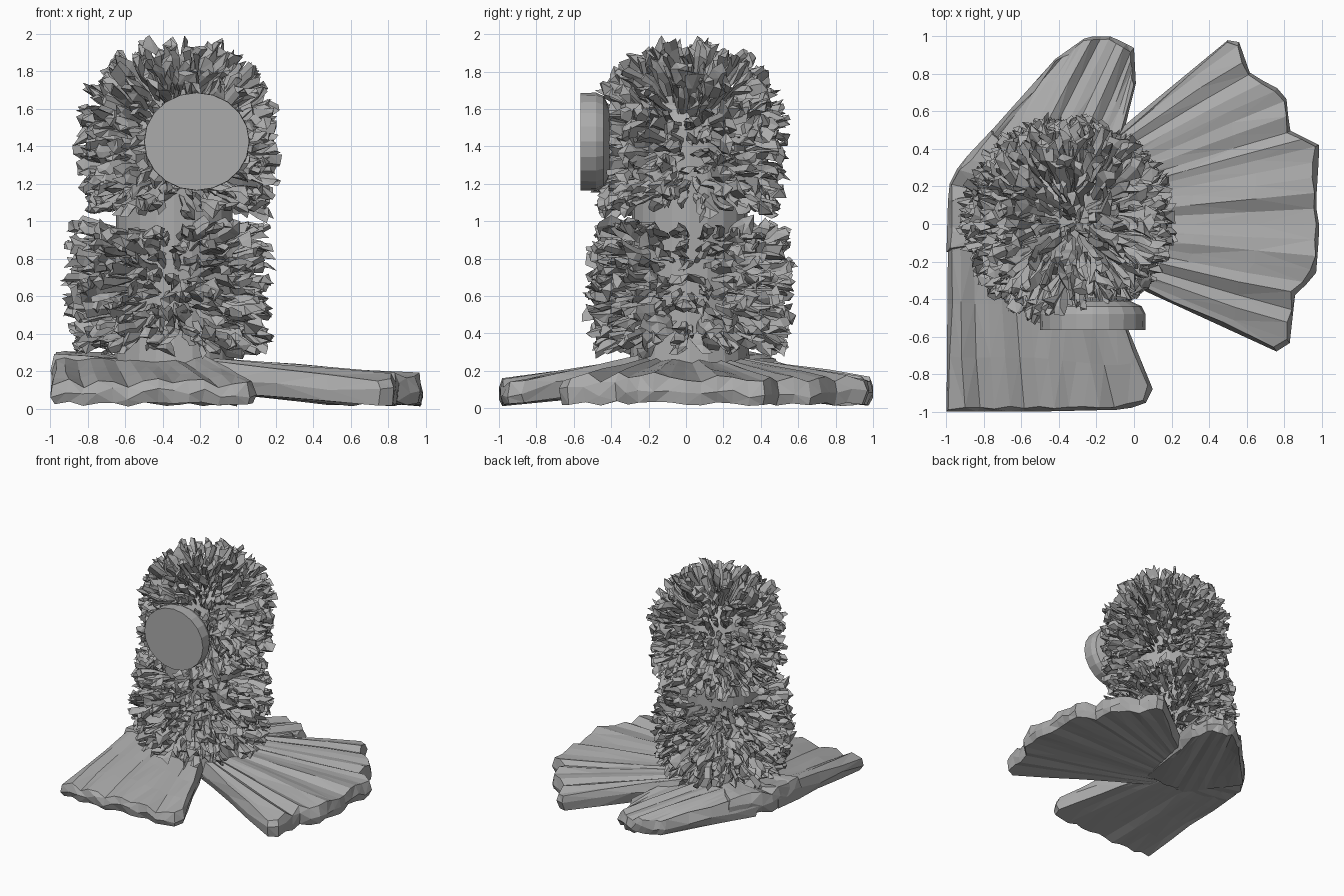
import bpy, bmesh, math, random
from mathutils import Vector

if "Cube" in bpy.data.objects:
    bpy.data.objects.remove(bpy.data.objects["Cube"])

random.seed(7)
J = lambda a: random.uniform(-a, a)
grey = bpy.data.materials.new("mid_grey")
grey.diffuse_color = (0.41, 0.41, 0.41, 1)
grey.use_nodes = True
grey.node_tree.nodes["Principled BSDF"].inputs["Base Color"].default_value = grey.diffuse_color


def finish(bm, name):
    bmesh.ops.recalc_face_normals(bm, faces=bm.faces)
    me = bpy.data.meshes.new(name)
    bm.to_mesh(me)
    bm.free()
    me.materials.append(grey)
    ob = bpy.data.objects.new(name, me)
    bpy.context.collection.objects.link(ob)
    return ob


def sample(pts, t):
    # point at fraction t of a polyline's length
    pts = [Vector(p) for p in pts]
    lens = [(b - a).length for a, b in zip(pts, pts[1:])]
    d = t * sum(lens)
    for a, b, l in zip(pts, pts[1:], lens):
        if d <= l + 1e-6:
            return a.lerp(b, min(1, d / l))
        d -= l
    return pts[-1]


def pleated_slab(name, inner, outer, top, bottom, n=20, m=4):
    # thick sheet lofted from an inner to an outer edge, with pleats and a rounded rim
    bm = bmesh.new()
    phase = [J(0.024) for _ in range(n + 1)]
    mid = sum((sample(inner, i / n) + sample(outer, i / n) for i in range(n + 1)),
              Vector((0, 0))) / (2 * n + 2)
    grids = []
    for heights, amp in ((top, 1), (bottom, 0.5)):
        grid = []
        for i in range(n + 1):
            a, b = sample(inner, i / n), sample(outer, i / n)
            row = []
            for j in range(m + 1):
                s = j / m
                p = a.lerp(b, s)
                if i in (0, n) or j in (0, m):
                    p -= (p - mid).normalized() * random.uniform(0.01, 0.035)
                z = heights[0] + (heights[1] - heights[0]) * s
                z += amp * (phase[i] + J(0.007)) * (0.3 + 0.7 * s)
                row.append(bm.verts.new((p.x, p.y, max(0.0, z))))
            grid.append(row)
        grids.append(grid)
        for i in range(n):
            for j in range(m):
                bm.faces.new((grid[i][j], grid[i + 1][j],
                              grid[i + 1][j + 1], grid[i][j + 1]))
    idx = ([(i, 0) for i in range(n)] + [(n, j) for j in range(m)]
           + [(i, m) for i in range(n, 0, -1)] + [(0, j) for j in range(m, 0, -1)])
    rims = [[g[i][j] for i, j in idx] for g in grids]
    belt = []
    for (i, j), a, b in zip(idx, *rims):
        p = sample(inner, i / n).lerp(sample(outer, i / n), j / m)
        belt.append(bm.verts.new((p.x, p.y, (a.co.z + b.co.z) / 2 + J(0.025))))
    k = len(idx)
    for a, b in ((rims[0], belt), (belt, rims[1])):
        for i in range(k):
            q = (i + 1) % k
            bm.faces.new((a[i], a[q], b[q], b[i]))
    bmesh.ops.triangulate(bm, faces=bm.faces)
    return finish(bm, name)


def lathe(name, profile, sides, centre):
    bm = bmesh.new()
    rings = [[bm.verts.new((centre[0] + r * math.cos(2 * math.pi * i / sides),
                            centre[1] + r * math.sin(2 * math.pi * i / sides), z))
              for i in range(sides)] for r, z in profile]
    for a, b in zip(rings, rings[1:]):
        for i in range(sides):
            k = (i + 1) % sides
            bm.faces.new((a[i], a[k], b[k], b[i]))
    bm.faces.new(rings[0])
    bm.faces.new(rings[-1])
    return finish(bm, name)


DISC = Vector((-0.22, 0, 1.425))


def tuft(bm, base, tip):
    # crumpled strand that widens towards a slanted end
    if tip.y < -0.2 and math.hypot(tip.x - DISC.x, tip.z - DISC.z) < 0.29:
        tip.y = max(tip.y, -0.47)
    d = (tip - base).normalized()
    u = d.orthogonal().normalized()
    w = d.cross(u)
    spin = random.uniform(0, 6.28)
    size = random.uniform(0.65, 1.25)
    bend = u * J(0.04) + w * J(0.04)
    rings = []
    for s, r in ((0, 0.018), (0.45, 0.022), (0.75, 0.032), (0.97, 0.03)):
        c = base.lerp(tip, s) + bend * math.sin(s * 3) + (u * J(0.01) + w * J(0.01)) * s
        ring = []
        for k in range(4):
            a = spin + k * math.pi / 2 + J(0.5)
            rr = r * size * (1.4 if k % 2 else 0.65) * random.uniform(0.6, 1.3)
            p = c + u * rr * math.cos(a) + w * rr * math.sin(a) + d * J(0.035) * s
            ring.append(bm.verts.new(p))
        rings.append(ring)
    for a, b in zip(rings, rings[1:]):
        for k in range(4):
            q = (k + 1) % 4
            bm.faces.new((a[k], a[q], b[q], b[k]))
    bm.faces.new(rings[-1])
    bmesh.ops.triangulate(bm, faces=[f for f in rings[-1][0].link_faces])


def tuft_ring(bm, centre, r0, z0, r1, z1, count):
    off = random.random()
    for i in range(count):
        a = 2 * math.pi * (i + off + J(0.4)) / count
        b = a + J(0.09)
        r = r1 * random.uniform(0.9, 1.02)
        tuft(bm, Vector((centre[0] + r0 * math.cos(a), centre[1] + r0 * math.sin(a), z0)),
             Vector((centre[0] + r * math.cos(b), centre[1] + r * math.sin(b), z1 + J(0.035))))


# spread base sheets
pleated_slab("right_fan", [(-0.35, 0.28), (-0.35, -0.17)],
             [(0.5, 0.98), (0.55, 1.0), (0.62, 0.8), (0.81, 0.7), (0.83, 0.5),
              (0.99, 0.42), (0.97, 0.1), (0.99, -0.02), (0.97, -0.28),
              (0.86, -0.37), (0.83, -0.64), (0.76, -0.68)],
             (0.28, 0.165), (0.11, 0.025), 24)
pleated_slab("front_sheet", [(-0.99, 0.15), (-0.6, 0.15), (-0.2, -0.15)],
             [(-1.0, -1.0), (-0.5, -1.0), (-0.05, -0.99), (0.06, -0.96), (0.1, -0.88)],
             (0.3, 0.135), (0.12, 0.025), 14)
pleated_slab("back_lobe", [(-0.92, 0.32), (-0.6, -0.1), (-0.2, -0.1)],
             [(-0.42, 0.88), (-0.25, 1.0), (-0.12, 1.0), (0.0, 0.94), (0.01, 0.75)],
             (0.29, 0.15), (0.1, 0.025), 14)
pleated_slab("left_edge_web", [(-0.5, -0.1), (-0.5, 0.3)],
             [(-1.0, -0.15), (-0.99, 0.2), (-0.93, 0.32), (-0.76, 0.5)],
             (0.26, 0.29), (0.1, 0.12), 8, 3)

# core column
LOW, UP = (-0.37, 0.02), (-0.32, 0.02)
lathe("core", [(0.33, 0.12), (0.31, 0.4), (0.31, 1.1), (0.31, 1.5),
               (0.26, 1.62), (0.14, 1.7)], 20, (-0.34, 0.02))

# lower tufted band
bm = bmesh.new()
rows = 8
for k in range(rows):
    t = k / (rows - 1)
    e = abs(2 * t - 1)
    tuft_ring(bm, LOW, 0.28, 0.42 + 0.48 * t, 0.555 - 0.03 * e ** 3, 0.33 + 0.63 * t, 50)
finish(bm, "lower_tufts")

# upper tufted band with domed top
bm = bmesh.new()
for k in range(6):
    t = k / 5
    tuft_ring(bm, UP, 0.28, 1.14 + 0.36 * t, 0.5 + 0.03 * min(1, 3 * t), 1.07 + 0.45 * t, 48)
for k in range(1, 7):
    p = k * math.radians(14)
    tuft_ring(bm, UP, 0.27 * math.cos(p), 1.46 + 0.25 * math.sin(p),
              0.53 * math.cos(p) ** 0.75, 1.5 + 0.45 * math.sin(p),
              max(5, int(48 * math.cos(p) ** 0.8)))
finish(bm, "upper_tufts")

# flat round face on the front
disc = lathe("face_disc", [(0.28, -0.565), (0.282, -0.48), (0.262, -0.44), (0.2, -0.41)],
             20, (0, 0))
for v in disc.data.vertices:
    x, y, z = v.co
    v.co = (DISC.x + x, z, DISC.z - y * 0.93)
